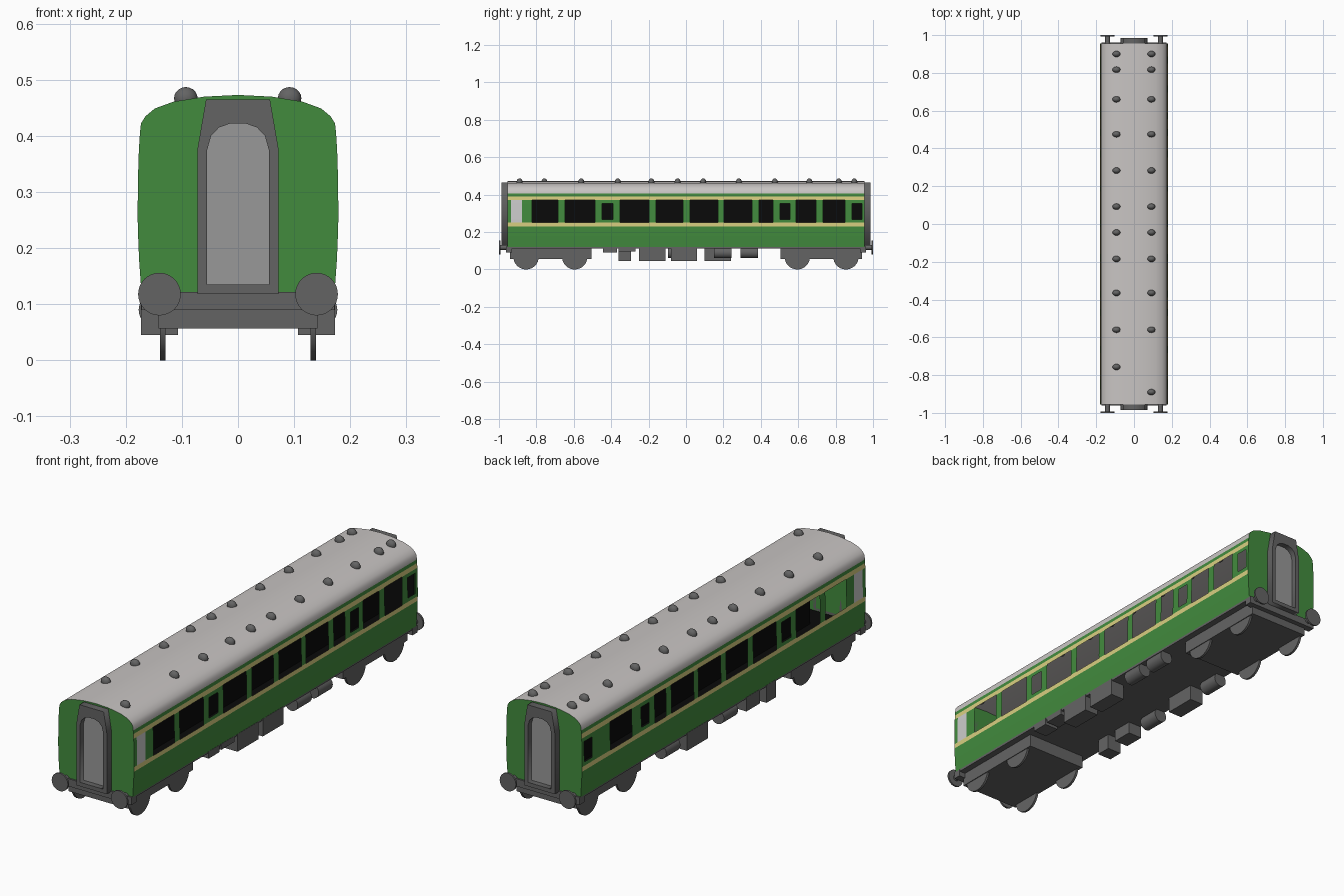
import bpy, bmesh, math
from mathutils import Matrix, Vector

if "Cube" in bpy.data.objects:
    bpy.data.objects.remove(bpy.data.objects["Cube"])


def material(name, r, g, b):
    m = bpy.data.materials.new(name)
    m.diffuse_color = (r, g, b, 1)
    m.use_nodes = True
    m.node_tree.nodes["Principled BSDF"].inputs["Base Color"].default_value = m.diffuse_color
    return m


GREEN = material("coach green", .055, .26, .048)
CREAM = material("cream stripe", .70, .63, .22)
WHITE = material("pale panel", .61, .61, .61)
ROOF = material("roof grey", .58, .555, .545)
DARK = material("dark grey", .127, .127, .127)
DOOR = material("door grey", .314, .314, .314)
BLACK = material("interior black", .003, .003, .003)

END = .955   # half length of the body


def finish(name, bm, mats, smooth=False):
    me = bpy.data.meshes.new(name)
    bm.to_mesh(me)
    bm.free()
    for m in mats:
        me.materials.append(m)
    ob = bpy.data.objects.new(name, me)
    bpy.context.collection.objects.link(ob)
    if smooth:
        bpy.ops.object.select_all(action='DESELECT')
        ob.select_set(True)
        bpy.context.view_layer.objects.active = ob
        bpy.ops.object.shade_smooth_by_angle(angle=math.radians(40))
    return ob


def box(name, x, y, z, mat):
    bm = bmesh.new()
    size = (x[1] - x[0], y[1] - y[0], z[1] - z[0])
    mid = (sum(x) / 2, sum(y) / 2, sum(z) / 2)
    bmesh.ops.create_cube(bm, size=1, matrix=Matrix.Translation(mid) @ Matrix.Diagonal((*size, 1)))
    return finish(name, bm, [mat])


def cylinder(name, mid, r, length, axis, mat, r2=None):
    bm = bmesh.new()
    rot = Matrix.Rotation(math.pi / 2, 4, 'Y' if axis == 'X' else 'X')
    bmesh.ops.create_cone(bm, cap_ends=True, segments=32, radius1=r, radius2=r2 or r,
                          depth=length, matrix=Matrix.Translation(mid) @ rot)
    return finish(name, bm, [mat], True)


def half_width(z):
    return .179 - .27 * (z - .28) ** 2


# Window layout along y; tall windows fill the band, small ones are lower
TALL = [(-.824, -.684), (-.647, -.487), (-.353, -.198), (-.16, -.016), (.021, .171),
        (.203, .353), (.39, .465), (.588, .695), (.733, .85)]
SMALL = [(-.45, -.39), (.503, .556), (.888, .94)]
PANEL = (-.935, -.877)
LEVELS = [.12, .18, .23, .25, .267, .353, .37, .39, .405]


def inside(y, spans):
    return any(a < y < b for a, b in spans)


# Side walls: a grid of faces with window openings left out
for side, label in ((1, "right"), (-1, "left")):
    tall = TALL if side > 0 else TALL[:-2] + [(.62, .765)]
    ys = sorted({-END, END, *PANEL, *(v for s in tall + SMALL for v in s)})
    bm = bmesh.new()
    grid = [[bm.verts.new((side * half_width(z), y, z)) for z in LEVELS] for y in ys]
    for i in range(len(ys) - 1):
        y = (ys[i] + ys[i + 1]) / 2
        for j in range(len(LEVELS) - 1):
            z = (LEVELS[j] + LEVELS[j + 1]) / 2
            if .25 < z < .37 and inside(y, tall) or .267 < z < .353 and inside(y, SMALL):
                continue
            q = [grid[i][j], grid[i + 1][j], grid[i + 1][j + 1], grid[i][j + 1]]
            f = bm.faces.new(q if side > 0 else q[::-1])
            if .23 < z < .25 or .37 < z < .39:
                f.material_index = 1
            elif .25 < z < .37 and PANEL[0] < y < PANEL[1]:
                f.material_index = 2
    finish(label + "_side_wall", bm, [GREEN, CREAM, WHITE])

# Roof: curved profile swept along the body
half = [(half_width(.405), .405), (.173, .422), (.165, .435), (.148, .449),
        (.115, .461), (.06, .470)]
arch = half + [(0, .473)] + [(-x, z) for x, z in half[::-1]]
bm = bmesh.new()
rows = [[bm.verts.new((x, y, z)) for x, z in arch] for y in (-END, END)]
for i in range(len(arch) - 1):
    bm.faces.new((rows[0][i], rows[1][i], rows[1][i + 1], rows[0][i + 1]))
finish("roof", bm, [ROOF], True)

# End walls
outline = [(half_width(z), z) for z in LEVELS[:-1]] + arch + \
          [(-half_width(z), z) for z in LEVELS[-2::-1]]
for s, label in ((-1, "front"), (1, "back")):
    bm = bmesh.new()
    f = bm.faces.new([bm.verts.new((x, s * END, z)) for x, z in outline])
    f.normal_update()
    if f.normal.y * s < 0:
        f.normal_flip()
    finish(label + "_end_wall", bm, [GREEN])

# Gangway frame with an arched opening and a recessed door
frame = [(.072, .118), (.072, .378), (.057, .465)]
opening = [(.055, .135), (.055, .375), (.048, .400), (.034, .415), (.014, .422)]


def mirrored(pts):
    return pts + [(-x, z) for x, z in pts[::-1]]


for s, label in ((-1, "front"), (1, "back")):
    cu = bpy.data.curves.new("gangway_outline", 'CURVE')
    cu.dimensions, cu.fill_mode, cu.extrude = '2D', 'BOTH', .0155
    for pts in (mirrored(frame), mirrored(opening)):
        sp = cu.splines.new('POLY')
        sp.points.add(len(pts) - 1)
        for p, (x, z) in zip(sp.points, pts):
            p.co = (x, z, 0, 1)
        sp.use_cyclic_u = True
    tmp = bpy.data.objects.new("gangway_outline", cu)
    bpy.context.collection.objects.link(tmp)
    dg = bpy.context.evaluated_depsgraph_get()
    me = bpy.data.meshes.new_from_object(tmp.evaluated_get(dg))
    bpy.data.objects.remove(tmp)
    bm = bmesh.new()
    bm.from_mesh(me)
    bm.transform(Matrix.Translation((0, s * .9705, 0)) @ Matrix.Rotation(math.pi / 2, 4, 'X'))
    bmesh.ops.remove_doubles(bm, verts=bm.verts, dist=1e-5)
    bmesh.ops.recalc_face_normals(bm, faces=bm.faces)
    finish(label + "_gangway_frame", bm, [DARK])

    bm = bmesh.new()
    f = bm.faces.new([bm.verts.new((x, s * .962, z)) for x, z in mirrored(opening)])
    f.normal_update()
    if f.normal.y * s < 0:
        f.normal_flip()
    finish(label + "_gangway_door", bm, [DOOR])

    # Buffer beam and buffers
    box(label + "_buffer_beam", (-.172, .172), sorted((s * .93, s * .962)), (.09, .122), DARK)
    for x in (-.14, .14):
        cylinder(label + "_buffer_shaft", (x, s * .972, .118), .013, .04, 'Y', DARK)
        cylinder(label + "_buffer_head", (x, s * .996, .118), .038, .008, 'Y', DARK)

    # Bogie with four wheels
    box(label + "_bogie", (-.142, .142), sorted((s * .505, s * .94)), (.057, .12), DARK)
    for y in (.595, .855):
        for x in (-.134, .134):
            cylinder(label + "_wheel", (x, s * y, .068), .068, .01, 'X', DARK)

# Floor and dark interior
box("floor", (-.17, .17), (-.95, .95), (.112, .126), DARK)
box("interior_floor", (-.168, .168), (-.94, .948), (.127, .132), BLACK)
box("corridor_partition", (-.004, .004), (-.83, .948), (.13, .372), BLACK)
box("end_lining", (-.168, .168), (.944, .950), (.13, .372), BLACK)

# Underfloor equipment: (side, y range, bottom)
for s, y, z in [(1, (-.444, -.37), .09), (1, (-.36, -.27), .095), (1, (-.25, -.11), .045),
                (1, (-.08, .06), .045), (-1, (-.36, -.295), .045), (-1, (-.25, -.16), .06),
                (-1, (.1, .24), .045)]:
    box("equipment_box", sorted((s * .107, s * .173)), y, (z, .12), DARK)
for s, y in [(1, .197), (1, .338), (-1, -.05), (-1, .338)]:
    cylinder("air_tank", (s * .147, y, .09), .03, .095, 'Y', DARK)

# Roof ventilators
shared = [.90, .817, .66, .475, .283, .092, -.045, -.185, -.365, -.56]
for x, ys in ((-.093, shared + [-.757]), (.092, shared + [-.89])):
    for y in ys:
        bm = bmesh.new()
        bmesh.ops.create_uvsphere(bm, u_segments=16, v_segments=10, radius=1,
                                  matrix=Matrix.Translation((x, y, .467)) @ Matrix.Diagonal((.021, .016, .02, 1)))
        finish("roof_vent", bm, [DARK], True)
